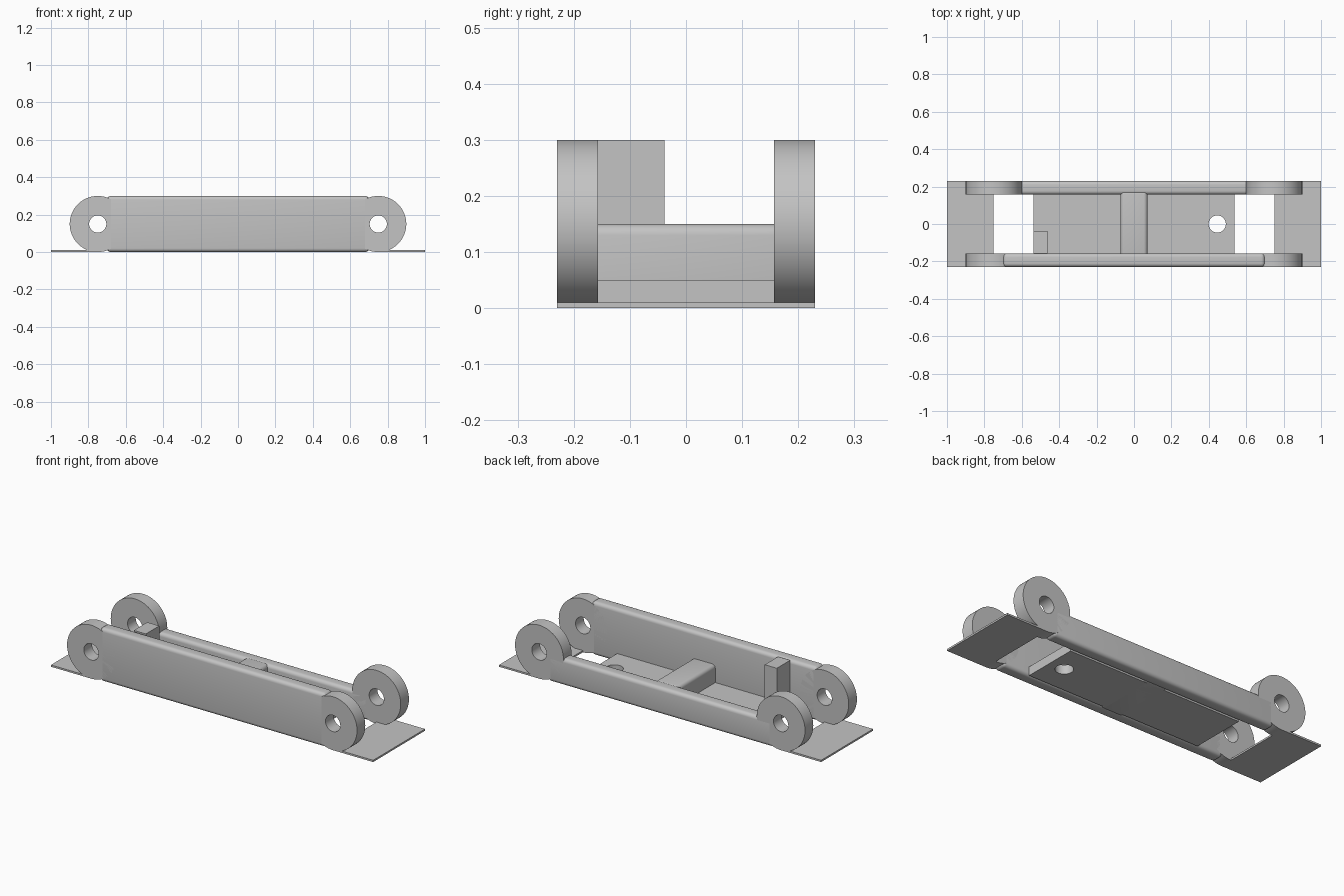
import bpy
import bmesh
import math
from mathutils import Matrix, Vector

default = bpy.data.objects.get("Cube")
if default:
    bpy.data.objects.remove(default, do_unlink=True)

grey = bpy.data.materials.new("plain_grey")
grey.use_nodes = True
COLOUR = (0.55, 0.55, 0.55, 1)
grey.diffuse_color = COLOUR
grey.node_tree.nodes["Principled BSDF"].inputs["Base Color"].default_value = COLOUR

INNER, OUTER = 0.157, 0.23      # side wall faces, measured from the centre line
HEIGHT = 0.3
EYE_X, EYE_R, HOLE_R = 0.75, 0.15, 0.046


def finish(name, bm):
    bmesh.ops.recalc_face_normals(bm, faces=bm.faces)
    mesh = bpy.data.meshes.new(name)
    bm.to_mesh(mesh)
    bm.free()
    mesh.materials.append(grey)
    obj = bpy.data.objects.new(name, mesh)
    bpy.context.collection.objects.link(obj)
    bpy.ops.object.select_all(action='DESELECT')
    obj.select_set(True)
    bpy.context.view_layer.objects.active = obj
    bpy.ops.object.shade_smooth_by_angle(angle=math.radians(30))
    return obj


def box(name, x, y, z, round_edges=0):
    bm = bmesh.new()
    bmesh.ops.create_cube(bm, size=1)
    for v in bm.verts:
        v.co = Vector([(a + b) / 2 + c * (b - a) for (a, b), c in zip((x, y, z), v.co)])
    if round_edges:
        bmesh.ops.bevel(bm, geom=bm.edges[:], offset=round_edges, segments=5,
                        profile=0.5, affect='EDGES', clamp_overlap=True)
    return finish(name, bm)


def circle(cx, cy, radius, count=64):
    return [(cx + radius * math.cos(math.tau * i / count),
             cy + radius * math.sin(math.tau * i / count)) for i in range(count)]


def pierced_plate(name, loops, depth, matrix=Matrix()):
    """Extrude an outline with a hole; loops are drawn in the local xy plane."""
    bm = bmesh.new()
    for loop in loops:
        verts = [bm.verts.new((x, y, 0)) for x, y in loop]
        for a, b in zip(verts, verts[1:] + verts[:1]):
            bm.edges.new((a, b))
    bmesh.ops.triangle_fill(bm, edges=bm.edges[:], use_beauty=True, normal=(0, 0, 1))
    result = bmesh.ops.extrude_face_region(bm, geom=bm.faces[:], use_keep_orig=True)
    top = [g for g in result["geom"] if isinstance(g, bmesh.types.BMVert)]
    bmesh.ops.translate(bm, verts=top, vec=(0, 0, depth))
    bmesh.ops.transform(bm, matrix=matrix, verts=bm.verts)
    return finish(name, bm)


# Side walls: tall at the front, half height at the back
box("front_wall", (-0.7, 0.7), (-OUTER, -INNER), (0, HEIGHT), 0.02)
box("back_wall", (-0.7, 0.7), (INNER, OUTER), (0, HEIGHT / 2), 0.02)

# Round eyes at the four wall ends, and the thin end plates
upright = Matrix.Rotation(math.radians(90), 4, 'X')
for end, sx in (("left", 1), ("right", -1)):
    for side, y in (("front", -INNER), ("back", OUTER)):
        pierced_plate(f"{side}_{end}_eye",
                      [circle(0, 0, EYE_R), circle(0, 0, HOLE_R)], OUTER - INNER,
                      Matrix.Translation((sx * EYE_X, y, EYE_R)) @ upright)
    box(f"{end}_end_plate", sorted((sx * EYE_X, sx)), (-OUTER, OUTER), (0, 0.01))

# Floor with its round hole
FLOOR_X = 0.537
corners = [(-FLOOR_X, -INNER), (FLOOR_X, -INNER), (FLOOR_X, INNER), (-FLOOR_X, INNER)]
pierced_plate("floor", [corners, circle(0.445, 0, HOLE_R)], 0.05)

# Rounded cross rib and the square post against the front wall
box("cross_rib", (-0.072, 0.072), (-0.18, 0.18), (0, HEIGHT / 2), 0.02)
box("post", (-FLOOR_X, -0.462), (-INNER, -0.038), (0.05, HEIGHT))
